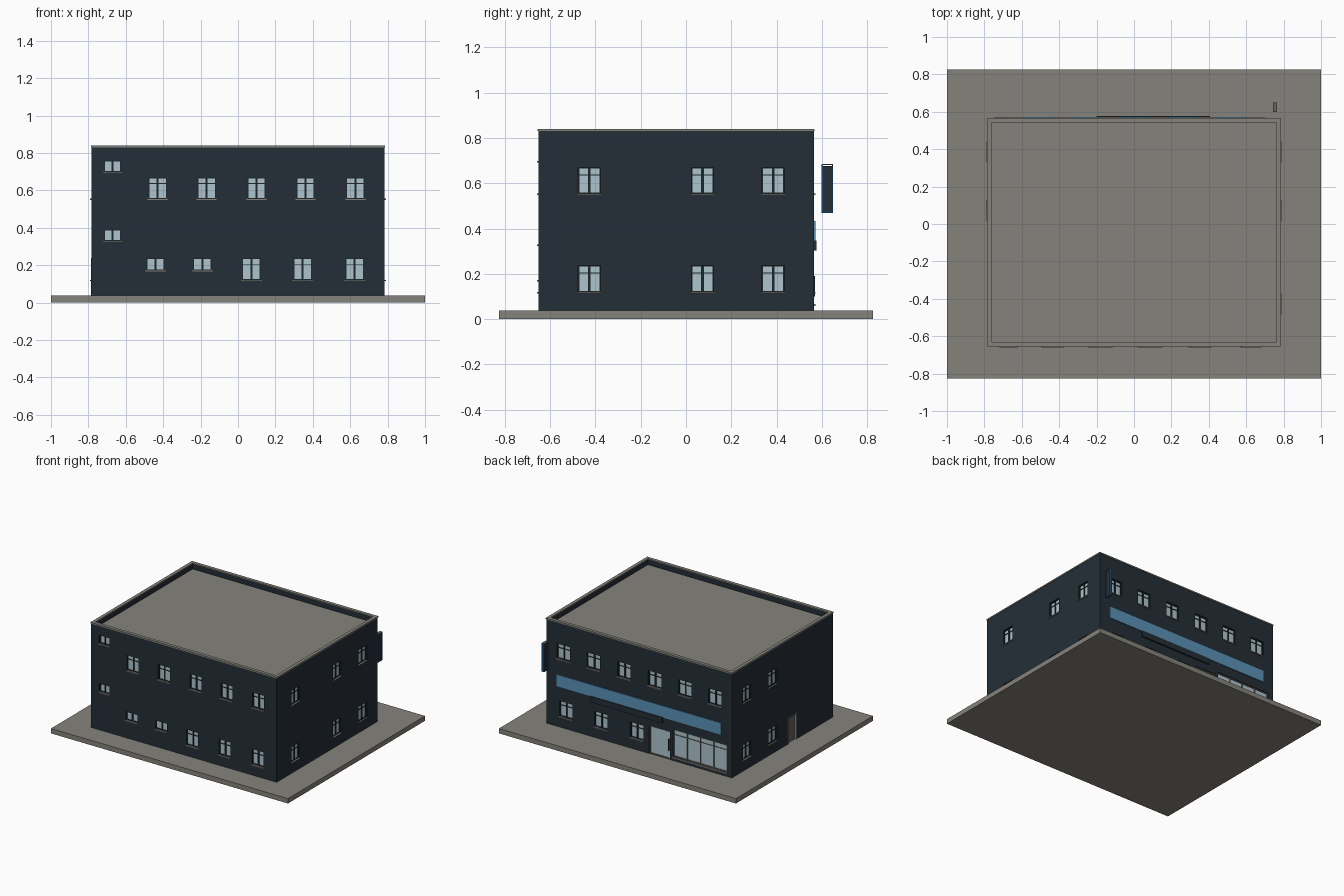
import bpy, bmesh
from mathutils import Matrix, Vector

if "Cube" in bpy.data.objects:
    bpy.data.objects.remove(bpy.data.objects["Cube"])


def mat(name, r, g, b):
    m = bpy.data.materials.new(name)
    m.diffuse_color = (r, g, b, 1)
    m.use_nodes = True
    m.node_tree.nodes["Principled BSDF"].inputs["Base Color"].default_value = m.diffuse_color
    return m


NAVY = mat("dark_navy_wall", 0.018, 0.028, 0.038)
STONE = mat("warm_grey_stone", 0.235, 0.226, 0.198)
GLASS = mat("pale_glass", 0.42, 0.56, 0.62)
BLUE = mat("band_blue", 0.10, 0.29, 0.47)
SIGN = mat("deep_sign_blue", 0.012, 0.07, 0.17)
FRAME = mat("frame_black", 0.012, 0.017, 0.022)
METAL = mat("door_grey", 0.13, 0.125, 0.115)

# Outer wall extents and heights
X, Y0, Y1 = 0.783, -0.652, 0.565
BASE, TOP, ROOF = 0.037, 0.83, 0.79
parts = {}


def box(part, material, x0, x1, y0, y1, z0, z1):
    """Add a box to the named part."""
    bm = parts.setdefault(part, (bmesh.new(), material))[0]
    size = Matrix.Diagonal((x1 - x0, y1 - y0, z1 - z0, 1))
    centre = Vector(((x0 + x1) / 2, (y0 + y1) / 2, (z0 + z1) / 2))
    bmesh.ops.create_cube(bm, size=1, matrix=Matrix.Translation(centre) @ size)


def on_wall(part, material, side, u0, u1, z0, z1, d0, d1):
    """Box on a wall: u runs along it, d is the distance out of it."""
    if side == "front":
        box(part, material, u0, u1, Y0 - d1, Y0 - d0, z0, z1)
    elif side == "back":
        box(part, material, u0, u1, Y1 + d0, Y1 + d1, z0, z1)
    elif side == "right":
        box(part, material, X + d0, X + d1, u0, u1, z0, z1)
    else:
        box(part, material, -X - d1, -X - d0, u0, u1, z0, z1)


def recess(side, u0, u1, z0, z1):
    on_wall("opening_cutter", NAVY, side, u0, u1, z0, z1, -0.016, 0.02)


def window(side, u, z0, z1, w=0.088, transom=True):
    """Recessed two-leaf window with frame and sill."""
    a, b, f = u - w / 2, u + w / 2, 0.005
    recess(side, a - f, b + f, z0 - f, z1 + f)
    on_wall("window_glass", GLASS, side, a - f, b + f, z0 - f, z1 + f, -0.018, -0.012)

    def bar(u0, u1, v0, v1):
        on_wall("window_frames", FRAME, side, u0, u1, v0, v1, -0.017, -0.007)
    bar(a - f, a, z0 - f, z1 + f)
    bar(b, b + f, z0 - f, z1 + f)
    bar(a, b, z0 - f, z0)
    bar(a, b, z1, z1 + f)
    bar(u - 0.006, u + 0.006, z0, z1)
    if transom:
        t = z0 + 0.74 * (z1 - z0)
        bar(a, u - 0.006, t - 0.002, t + 0.002)
        bar(u + 0.006, b, t - 0.002, t + 0.002)
    on_wall("window_sills", STONE, side, a - 0.01, b + 0.01, z0 - 0.011, z0 - 0.005, -0.014, 0.007)


# Ground slab, roof deck
box("base_slab", STONE, -1, 1, -0.826, 0.826, 0, BASE)
box("roof_deck", STONE, -X + 0.02, X - 0.02, Y0 + 0.02, Y1 - 0.02, ROOF - 0.01, ROOF + 0.002)

# Windows
UP, LOW = (0.56, 0.664), (0.125, 0.232)
for x in (-0.43, -0.168, 0.099, 0.361, 0.628):
    window("front", x, *UP)
for x in (0.072, 0.345, 0.623):
    window("front", x, *LOW)
for x in (-0.441, -0.19):
    window("front", x, 0.178, 0.232, transom=False)
for z in (0.334, 0.703):
    window("front", -0.671, z, z + 0.051, 0.078, False)
for z in (UP, LOW):
    for y in (-0.427, 0.073, 0.385):
        window("right", y, *z)
    for y in (0.073, 0.385):
        window("left", y, *z)
for x in (-0.641, -0.387, -0.132, 0.126, 0.384, 0.639):
    window("back", x, *UP, 0.1)
for x in (0.02, 0.321, 0.618):
    window("back", x, *LOW, 0.1)


def glazed(name, u0, u1, z0, z1, panes, f):
    """Large back opening with glass and grey metal bars."""
    recess("back", u0, u1, z0, z1)
    on_wall(name + "_glass", GLASS, "back", u0, u1, z0, z1, -0.018, -0.01)
    step = (u1 - u0 - f) / panes
    for i in range(panes + 1):
        on_wall(name + "_frame", METAL, "back", u0 + i * step, u0 + i * step + f, z0, z1, -0.017, -0.005)
    for z in (z0, z1 - f):
        on_wall(name + "_frame", METAL, "back", u0, u1, z, z + f, -0.0175, -0.0055)


# Shop front and glass entrance door
glazed("shop_window", -0.74, -0.285, 0.066, 0.275, 4, 0.007)
on_wall("shop_window_transom", METAL, "back", -0.735, -0.29, 0.232, 0.237, -0.017, -0.006)
on_wall("shop_window_sill", STONE, "back", -0.745, -0.28, 0.058, 0.066, -0.01, 0.006)
glazed("entrance_door", -0.262, -0.085, BASE, 0.25, 1, 0.007)
on_wall("entrance_handle", FRAME, "back", -0.25, -0.246, 0.1, 0.19, -0.012, 0.004)

# Side door on the left wall
recess("left", -0.215, -0.105, BASE, 0.237)
on_wall("side_door_leaf", METAL, "left", -0.207, -0.113, BASE, 0.229, -0.018, -0.011)
for a, b, z in ((-0.215, -0.207, BASE), (-0.113, -0.105, BASE), (-0.207, -0.113, 0.229)):
    on_wall("side_door_frame", STONE, "left", a, b, z, 0.237, -0.017, 0.003)

# Blue band, dark name board and projecting blade sign
on_wall("blue_band", BLUE, "back", -0.695, 0.695, 0.345, 0.434, -0.002, 0.006)
on_wall("name_board", NAVY, "back", -0.2, 0.405, 0.302, 0.347, -0.002, 0.012)
box("blade_sign_panel", NAVY, 0.748, 0.76, 0.602, 0.646, 0.475, 0.677)
for y in (0.599, 0.644):
    box("blade_sign_rim", SIGN, 0.743, 0.765, y, y + 0.005, 0.468, 0.68)
box("blade_sign_rim", SIGN, 0.743, 0.765, 0.604, 0.644, 0.468, 0.475)
box("blade_sign_cap", METAL, 0.743, 0.765, 0.599, 0.649, 0.68, 0.684)


def tray(part, material, grow, z0, z1, rim, drop):
    """Box whose top is inset by rim and sunk by drop."""
    box(part, material, -X - grow, X + grow, Y0 - grow, Y1 + grow, z0, z1)
    bm = parts[part][0]
    bm.normal_update()
    top = max(bm.faces, key=lambda f: f.calc_center_median().z)
    bmesh.ops.inset_region(bm, faces=[top], thickness=rim)
    inner = bmesh.ops.extrude_face_region(bm, geom=[top])["geom"]
    bmesh.ops.delete(bm, geom=[top], context="FACES")
    verts = [v for v in inner if isinstance(v, bmesh.types.BMVert)]
    bmesh.ops.translate(bm, verts=verts, vec=(0, 0, -drop))


# Walls with sunk roof, and parapet coping strips
tray("building_walls", NAVY, 0, BASE - 0.001, TOP, 0.02, TOP - ROOF)
g, w = 0.003, 0.022
for s in (-1, 1):
    xs = sorted((s * (X + g), s * (X + g - w - g)))
    box("parapet_coping", STONE, *xs, Y0 - g, Y1 + g, TOP, 0.84)
for y in (Y0 - g, Y1 - w):
    box("parapet_coping", STONE, -X + w, X - w, y, y + w + g, TOP, 0.84)

# Turn every part into an object
for name, (bm, material) in parts.items():
    bmesh.ops.recalc_face_normals(bm, faces=bm.faces)
    mesh = bpy.data.meshes.new(name)
    bm.to_mesh(mesh)
    bm.free()
    mesh.materials.append(material)
    bpy.context.collection.objects.link(bpy.data.objects.new(name, mesh))

# Cut the openings into the walls
cutter = bpy.data.objects["opening_cutter"]
cutter.hide_render = True
cutter.hide_viewport = True
cutter.display_type = "WIRE"
cut = bpy.data.objects["building_walls"].modifiers.new("openings", "BOOLEAN")
cut.operation, cut.solver, cut.object = "DIFFERENCE", "EXACT", cutter
